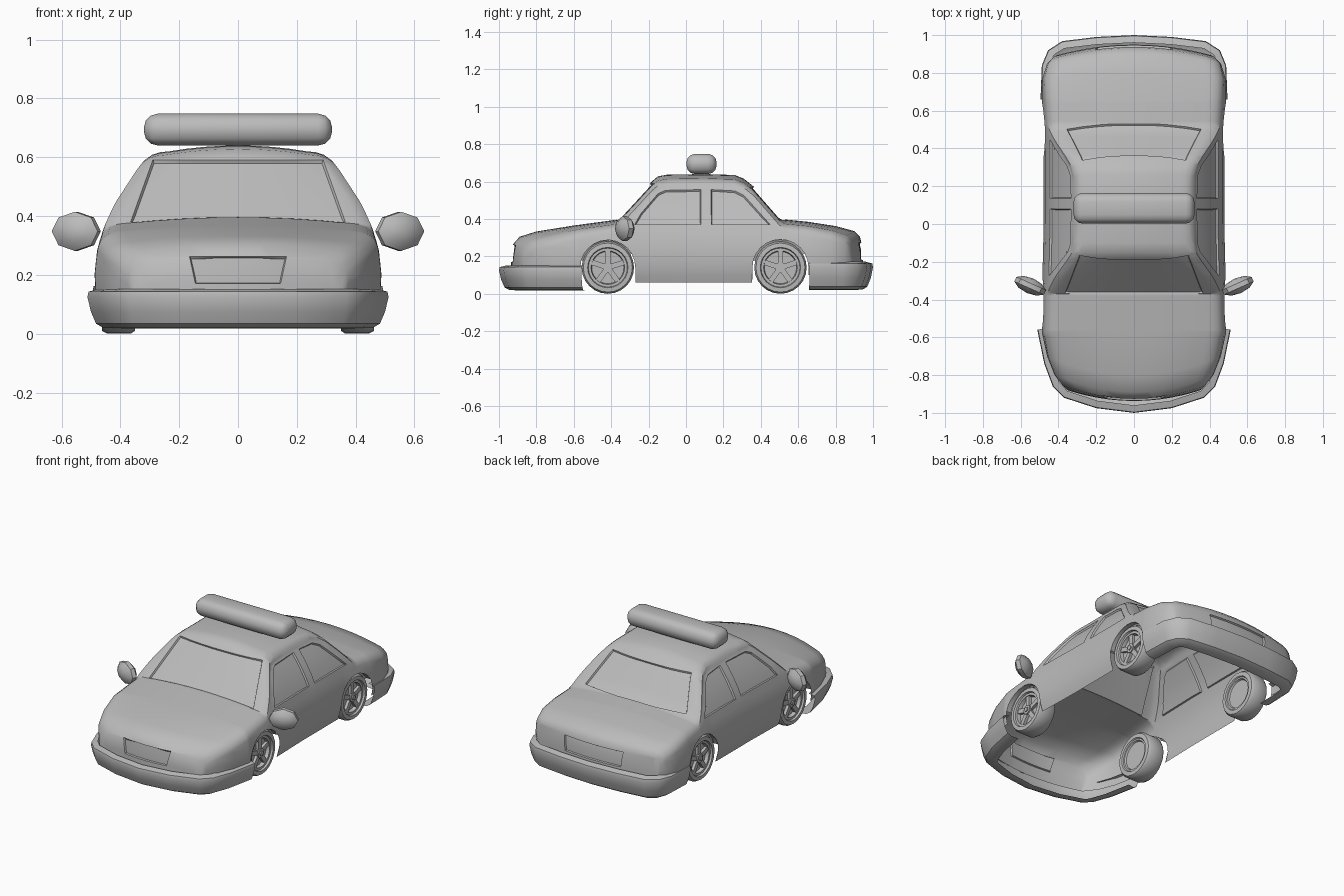
import bpy, bmesh, math
from mathutils import Vector, Matrix

if "Cube" in bpy.data.objects:
    bpy.data.objects.remove(bpy.data.objects["Cube"], do_unlink=True)

COLOR = (0.5, 0.5, 0.5, 1)
paint = bpy.data.materials.new("plain_grey")
paint.use_nodes = True
paint.diffuse_color = COLOR
paint.node_tree.nodes["Principled BSDF"].inputs["Base Color"].default_value = COLOR


def finish(bm, name, angle=36):
    mesh = bpy.data.meshes.new(name)
    bm.to_mesh(mesh)
    bm.free()
    mesh.materials.append(paint)
    ob = bpy.data.objects.new(name, mesh)
    bpy.context.collection.objects.link(ob)
    bpy.ops.object.select_all(action="DESELECT")
    ob.select_set(True)
    bpy.context.view_layer.objects.active = ob
    bpy.ops.object.shade_smooth_by_angle(angle=math.radians(angle))


def interp(table, t):
    if t <= table[0][0]:
        return table[0][1]
    for (a, u), (b, v) in zip(table, table[1:]):
        if t <= b:
            return u + (v - u) * (t - a) / (b - a)
    return table[-1][1]


def loft(bm, rows, closed=False):
    grid = [[bm.verts.new(p) for p in row] for row in rows]
    pairs = list(zip(grid, grid[1:])) + ([(grid[-1], grid[0])] if closed else [])
    for a, b in pairs:
        for i in range(len(a) - 1):
            bm.faces.new((a[i], a[i + 1], b[i + 1], b[i]))
    bmesh.ops.remove_doubles(bm, verts=bm.verts, dist=0.0004)


# Body outline tables: height and width along the length, side shape by height
TOP = [(-.937, .1), (-.934, .2), (-.925, .265), (-.89, .305), (-.8, .333), (-.6, .365),
       (-.37, .396), (-.3, .472), (-.18, .603), (-.15, .628), (-.1, .637), (.1, .64),
       (.26, .635), (.31, .615), (.36, .575), (.5, .415), (.53, .397), (.65, .385),
       (.8, .362), (.9, .335), (.93, .305), (.945, .24), (.95, .1)]
WIDTH = [(-.937, .36), (-.89, .42), (-.8, .46), (-.6, .487), (-.4, .488), (0, .478),
         (.4, .478), (.66, .488), (.8, .485), (.9, .46), (.95, .42)]
BEND = [(-.937, .06), (-.89, .09), (-.8, .1), (-.62, .03), (-.565, 0), (.67, 0),
        (.8, -.03), (.95, -.06)]
SIDE = [(.06, .465), (.1, .478), (.14, .486), (.2, .49), (.28, .482), (.36, .46),
        (.42, .432), (.5, .385), (.58, .325)]
LEVELS = [.06, .1, .14, .2, .25, .29, .33, .37, .42, .48, .53, .58]
ARCHES = [(-.418, .147), (.505, .15)]
HUB_Z = .14


def sill(y):
    for c, r in ARCHES:
        if abs(y - c) <= r:
            return HUB_Z + math.sqrt(r * r - (y - c) ** 2)
    return .1 if y < -.5 or y > .6 else .06


def section(y):
    h, w, bend, zb = interp(TOP, y), interp(WIDTH, y), interp(BEND, y), sill(y)
    zc = max(zb, h - .07)
    half = []
    for z in LEVELS + [zc]:
        z = min(max(z, zb), zc)
        half.append((interp(SIDE, z) * w / .49, z))
    xc, sag = half[-1][0], min(.02, (h - zc) * .3)
    for deg in (25, 50, 70, 90):
        a = math.radians(deg)
        half.append((xc - .09 * (1 - math.cos(a)), zc + (h - sag - zc) * math.sin(a)))
    xt = half[-1][0]
    half += [(xt * f, h - sag * f * f) for f in (.75, .5, .25, 0)]
    full = [(-x, z) for x, z in half] + [(x, z) for x, z in half[-2::-1]]
    return [(x, y + bend * (x / w) ** 2, z) for x, z in full]


stations = {y for y, _ in TOP + WIDTH + BEND}
for c, r in ARCHES:
    stations = {y for y in stations if abs(abs(y - c) - r) > .012}
    stations |= {c + r * math.sin(math.radians(d)) for d in range(-75, 76, 15)}
    stations |= {c + s * (r + e) for s in (-1, 1) for e in (-1e-6, .001)}
bm = bmesh.new()
loft(bm, [section(y) for y in sorted(stations)])


# Recessed panels: cut the outline into the skin, then push it in
def recess(bm, outline, axes, keep, thick=.005, depth=.01):
    u, v = axes
    mid = Vector([sum(p[k] for p in outline) / len(outline) for k in (0, 1)])
    planes = []
    for p, q in zip(outline, outline[1:] + outline[:1]):
        co, no = Vector((0, 0, 0)), Vector((0, 0, 0))
        co[u], co[v] = p
        no[u], no[v] = q[1] - p[1], p[0] - q[0]
        if (mid - Vector(p)).dot(Vector((no[u], no[v]))) > 0:
            no = -no
        planes.append((co, no.normalized()))
    for co, no in planes:
        bm.normal_update()
        faces = [f for f in bm.faces if keep(f.calc_center_median(), f.normal)]
        geom = {g for f in faces for g in (f, *f.edges, *f.verts)}
        bmesh.ops.bisect_plane(bm, geom=list(geom), dist=1e-5, plane_co=co, plane_no=no)
    bm.normal_update()
    inside = []
    for f in bm.faces:
        c = f.calc_center_median()
        if keep(c, f.normal) and all((c - co).dot(no) < 0 for co, no in planes):
            inside.append(f)
    bmesh.ops.inset_region(bm, faces=inside, thickness=thick, depth=-depth,
                           use_even_offset=False, use_boundary=True)


def trapezoid(x0, z0, x1, z1):
    return [(-x0, z0), (x0, z0), (x1, z1), (-x1, z1)]


XZ, YZ = (0, 2), (1, 2)
recess(bm, trapezoid(.365, .38, .29, .59), XZ, lambda c, n: -.4 < c.y < 0 and n.y < -.4)
recess(bm, trapezoid(.355, .395, .275, .572), XZ, lambda c, n: .25 < c.y < .54 and n.y > .4)
recess(bm, trapezoid(.145, .17, .165, .262), XZ, lambda c, n: c.y < -.85 and n.y < -.5, .003)
recess(bm, trapezoid(.195, .18, .205, .272), XZ, lambda c, n: c.y > .85 and n.y > .5, .003)
FRONT_GLASS = [(-.275, .37), (-.24, .43), (-.15, .535), (-.11, .553), (.08, .557), (.08, .37)]
REAR_GLASS = [(.135, .37), (.135, .557), (.26, .55), (.31, .525), (.45, .37)]
for s in (-1, 1):
    for glass in (FRONT_GLASS, REAR_GLASS):
        recess(bm, glass, YZ, lambda c, n: n.x * s > .35 and c.z > .33 and abs(c.y) < .6)
finish(bm, "body_shell")

# Bumpers: a lip profile swept around each end
PROFILE = [(-.04, .152), (-.004, .143), (0, .125), (-.012, .075), (-.03, .034), (-.055, .02), (-.1, .018)]


def bumper(name, half, rise):
    path = [Vector((-x, y)) for x, y in half] + [Vector(p) for p in half[-2::-1]]
    rows = []
    for i, p in enumerate(path):
        t = (path[min(i + 1, len(path) - 1)] - path[max(i - 1, 0)]).normalized()
        n = Vector((t.y, -t.x))
        if n.dot(p) < 0:
            n = -n
        rows.append([(*(p + n * off), z * rise) for off, z in PROFILE])
    bm = bmesh.new()
    loft(bm, rows)
    bmesh.ops.recalc_face_normals(bm, faces=bm.faces)
    if sum(f.normal.dot(f.calc_center_median()) for f in bm.faces) < 0:
        bmesh.ops.reverse_faces(bm, faces=bm.faces)
    finish(bm, name)


bumper("front_bumper", [(.512, -.56), (.475, -.74), (.43, -.86), (.37, -.92), (.2, -.975), (0, -1)], 1)
bumper("rear_bumper", [(.495, .66), (.488, .84), (.455, .92), (.38, .968), (.2, .99), (0, 1)], 1.13)

# Wheels: turned tyre and rim, hub and five spokes
TYRE = [(0, .365), (.085, .365), (.09, .355), (.1, .355), (.105, .348), (.13, .35), (.14, .365),
        (.14, .445), (.131, .462), (.108, .464), (.104, .452), (.09, .452), (.086, .43), (0, .43)]


def wheel(name, s, yc):
    bm = bmesh.new()
    rows = []
    for k in range(24):
        a = math.tau * k / 24
        rows.append([(x, r * math.cos(a), r * math.sin(a)) for r, x in TYRE])
    loft(bm, rows, True)
    for rad, length, x in ((.028, .03, .44), (.014, .04, .442)):
        turn = Matrix.Translation((x, 0, 0)) @ Matrix.Rotation(math.pi / 2, 4, "Y")
        bmesh.ops.create_cone(bm, cap_ends=True, segments=12, radius1=rad, radius2=rad,
                              depth=length, matrix=turn)
    for k in range(5):
        m = (Matrix.Rotation(math.tau * k / 5, 4, "X") @ Matrix.Translation((.438, 0, .056))
             @ Matrix.Diagonal((.02, .028, .066, 1)))
        bmesh.ops.create_cube(bm, size=1, matrix=m)
    bmesh.ops.transform(bm, matrix=Matrix.Translation((0, yc, HUB_Z)) @ Matrix.Diagonal((s, 1, 1, 1)),
                        verts=bm.verts)
    bmesh.ops.recalc_face_normals(bm, faces=bm.faces)
    finish(bm, name)


# Arch lips: fold inwards from the body edge and close down onto the tyre
def arch_lip(name, s, yc, r):
    bm = bmesh.new()
    rows = []
    for d in range(30, 166, 15):
        a = math.radians(d)
        y, z = yc + r * math.cos(a), HUB_Z + r * math.sin(a)
        edge = interp(SIDE, z) * interp(WIDTH, y) / .49
        rows.append([(s * (edge - inward), yc + q * math.cos(a), HUB_Z + q * math.sin(a))
                     for inward, q in ((0, r), (.03, r), (.035, .138))])
    loft(bm, rows)
    finish(bm, name)


for end, (yc, r) in zip(("front", "rear"), ARCHES):
    for side, s in (("left", 1), ("right", -1)):
        wheel(f"{end}_{side}_wheel", s, yc)
        arch_lip(f"{end}_{side}_arch_lip", s, yc, r)

# Door mirrors: flattened faceted pods angled backwards
for side, s in (("left", 1), ("right", -1)):
    bm = bmesh.new()
    m = (Matrix.Translation((s * .55, -.327, .348)) @ Matrix.Rotation(s * .42, 4, "Z")
         @ Matrix.Diagonal((.09, .042, .07, 1)) @ Matrix.Rotation(math.pi / 2, 4, "X"))
    bmesh.ops.create_uvsphere(bm, u_segments=8, v_segments=5, radius=1, matrix=m)
    finish(bm, f"{side}_mirror", 40)

# Roof bar: softly rounded box
bm = bmesh.new()
bmesh.ops.create_cube(bm, size=1, matrix=Matrix.Translation((0, .083, .694)) @ Matrix.Diagonal((.64, .162, .108, 1)))
bmesh.ops.bevel(bm, geom=bm.edges[:], offset=.047, segments=3, profile=.5, affect="EDGES")
finish(bm, "roof_bar", 50)
